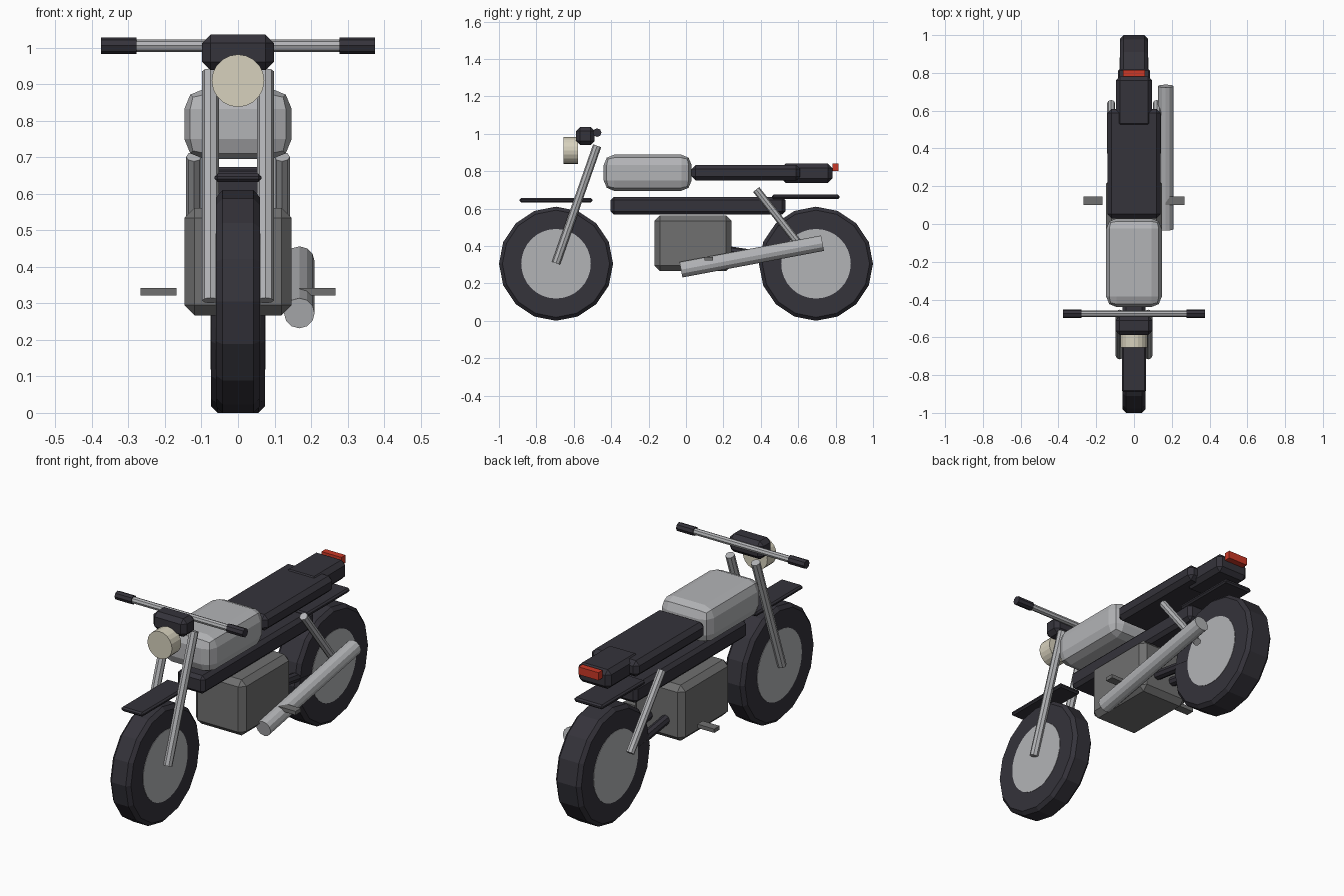
import bpy, math
from mathutils import Vector

cube = bpy.data.objects.get("Cube")
if cube:
    bpy.data.objects.remove(cube, do_unlink=True)


def material(name, rgb):
    m = bpy.data.materials.new(name)
    m.use_nodes = True
    m.diffuse_color = (*rgb, 1)
    bsdf = next(n for n in m.node_tree.nodes if n.type == "BSDF_PRINCIPLED")
    bsdf.inputs["Base Color"].default_value = (*rgb, 1)
    return m


BLACK = material("soft black", (0.035, 0.033, 0.043))
SILVER = material("silver", (0.45, 0.455, 0.47))
GREY = material("engine grey", (0.16, 0.16, 0.16))
CREAM = material("lamp cream", (0.68, 0.64, 0.51))
RED = material("lamp red", (0.6, 0.04, 0.02))


def finish(name, mat, bevel, segments=1):
    ob = bpy.context.object
    ob.name = name
    ob.data.materials.append(mat)
    if bevel:
        mod = ob.modifiers.new("Bevel", "BEVEL")
        mod.width = bevel
        mod.segments = segments
        mod.limit_method = "ANGLE"
        mod.angle_limit = math.radians(40)
    return ob


def box(name, mat, low, high, bevel=0, segments=1):
    """Axis-aligned block between two corners."""
    low, high = Vector(low), Vector(high)
    bpy.ops.mesh.primitive_cube_add(size=1, location=(low + high) / 2)
    ob = bpy.context.object
    for v in ob.data.vertices:
        v.co = v.co * (high - low)
    return finish(name, mat, bevel, segments)


def rod(name, mat, start, end, radius, sides=8, bevel=0):
    """Cylinder running between two points."""
    start, end = Vector(start), Vector(end)
    axis = end - start
    bpy.ops.mesh.primitive_cylinder_add(
        vertices=sides, radius=radius, depth=axis.length, location=(start + end) / 2,
        rotation=axis.to_track_quat("Z", "Y").to_euler())
    return finish(name, mat, bevel)


# Wheels, the rear one wider
for place, y, half in (("front", -0.695, 0.06), ("rear", 0.695, 0.074)):
    rod(place + "_tyre", BLACK, (-half, y, 0.305), (half, y, 0.305), 0.305, 16, 0.018)
    hub = half + 0.002
    rod(place + "_hub", SILVER, (-hub, y, 0.305), (hub, y, 0.305), 0.186, 32)

# Mudguards
box("front_mudguard", BLACK, (-0.064, -0.89, 0.633), (0.064, -0.5, 0.656), 0.008)
box("rear_mudguard", BLACK, (-0.084, 0.46, 0.65), (0.084, 0.82, 0.674), 0.008)

# Body
box("frame", BLACK, (-0.08, -0.404, 0.567), (0.08, 0.532, 0.663), 0.018)
box("engine", GREY, (-0.147, -0.168, 0.267), (0.147, 0.243, 0.562), 0.028)
box("fuel_tank", SILVER, (-0.147, -0.44, 0.695), (0.147, 0.03, 0.888), 0.055, 2)
box("seat", BLACK, (-0.14, 0.03, 0.749), (0.14, 0.61, 0.834), 0.022)
box("tail", BLACK, (-0.095, 0.51, 0.738), (0.095, 0.782, 0.84), 0.022)
box("tail_light", RED, (-0.058, 0.782, 0.8), (0.058, 0.816, 0.841))

# Paired parts
for side, s in (("left", 1), ("right", -1)):
    rod(side + "_fork", SILVER, (s * 0.075, -0.695, 0.308), (s * 0.075, -0.475, 0.936), 0.023)
    rod(side + "_shock", SILVER, (s * 0.121, 0.375, 0.702), (s * 0.121, 0.64, 0.365), 0.021)
    rod(side + "_swingarm", BLACK, (s * 0.05, 0.15, 0.385), (s * 0.05, 0.695, 0.305), 0.025)
    rod(side + "_grip", BLACK, (s * 0.278, -0.475, 1.006), (s * 0.375, -0.475, 1.006), 0.023)
    x_low, x_high = sorted((s * 0.168, s * 0.267))
    box(side + "_footpeg", GREY, (x_low, 0.1, 0.322), (x_high, 0.145, 0.342))

# Steering and front lamp
rod("handlebar", SILVER, (-0.28, -0.475, 1.006), (0.28, -0.475, 1.006), 0.017)
box("instrument_housing", BLACK, (-0.098, -0.588, 0.94), (0.098, -0.488, 1.036), 0.022)
rod("headlight", CREAM, (0, -0.655, 0.91), (0, -0.578, 0.91), 0.072, 20)

# Exhaust on the left side only
rod("exhaust", SILVER, (0.168, -0.027, 0.273), (0.168, 0.73, 0.415), 0.042, 12)
